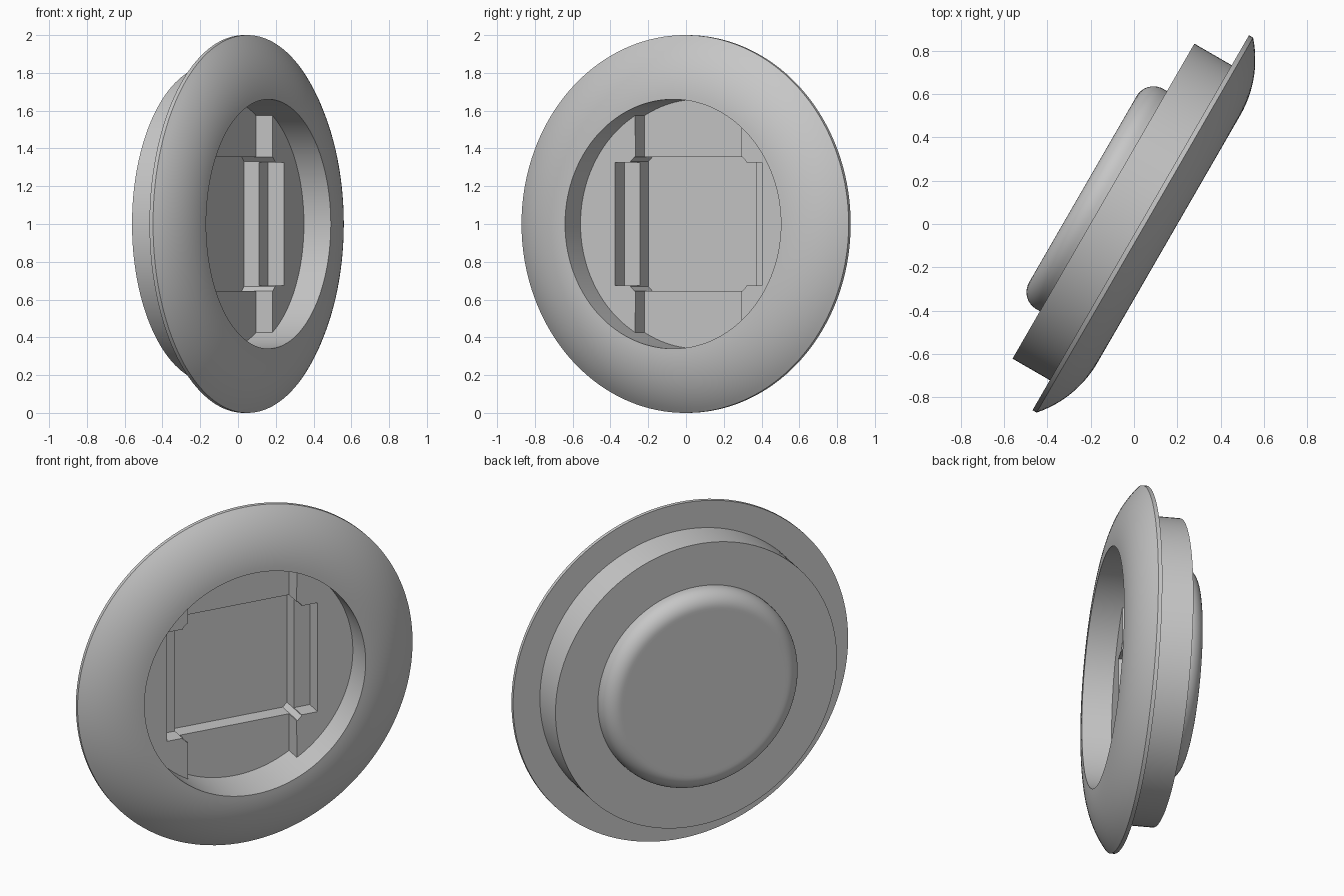
import bpy, bmesh, math
from mathutils import Matrix

if "Cube" in bpy.data.objects:
    bpy.data.objects.remove(bpy.data.objects["Cube"])

# Local frame: X across the disc, Y up, Z along the disc axis (towards the front)
c, s = math.cos(math.radians(30)), math.sin(math.radians(30))
FRAME = Matrix(((s, 0, c, 0.0105), (c, 0, -s, 0.018), (0, 1, 0, 1), (0, 0, 0, 1)))

grey = bpy.data.materials.new("grey")
grey.diffuse_color = (0.57, 0.57, 0.57, 1)
grey.use_nodes = True
grey.node_tree.nodes["Principled BSDF"].inputs["Base Color"].default_value = grey.diffuse_color


def make_object(name, bm):
    bmesh.ops.recalc_face_normals(bm, faces=bm.faces)
    mesh = bpy.data.meshes.new(name)
    bm.to_mesh(mesh)
    bm.free()
    mesh.materials.append(grey)
    ob = bpy.data.objects.new(name, mesh)
    ob.matrix_world = FRAME
    bpy.context.collection.objects.link(ob)
    return ob


def revolve(name, profile, n=144):
    """Closed solid of (radius, axial) points, capped at both ends."""
    bm = bmesh.new()
    rings = [[bm.verts.new((r * math.cos(2 * math.pi * i / n),
                            r * math.sin(2 * math.pi * i / n), a)) for i in range(n)]
             for r, a in profile]
    for p, q in zip(rings, rings[1:]):
        for i in range(n):
            j = (i + 1) % n
            bm.faces.new((p[i], p[j], q[j], q[i]))
    bm.faces.new(rings[0])
    bm.faces.new(rings[-1])
    return make_object(name, bm)


def prism(name, outline, a0, a1):
    bm = bmesh.new()
    low = [bm.verts.new((x, y, a0)) for x, y in outline]
    high = [bm.verts.new((x, y, a1)) for x, y in outline]
    for i in range(len(outline)):
        j = (i + 1) % len(outline)
        bm.faces.new((low[i], low[j], high[j], high[i]))
    bm.faces.new(low)
    bm.faces.new(high)
    return make_object(name, bm)


# Main body: rounded back boss, drum, thin flange, domed front, round recess
HOLE, FLOOR, LEDGE = 0.66, -0.09, 0.01
profile = [(0.48, -0.285)]
for i in range(11):
    t = math.radians(9 * i)
    profile.append((0.497 + 0.09 * math.sin(t), -0.195 - 0.09 * math.cos(t)))
profile += [(0.587, -0.175), (0.84, -0.175), (0.84, 0.024), (1.0, 0.024)]
R = 0.515
for i in range(15):
    d = 0.34 * (1 - i / 14)
    profile.append((HOLE + d, 0.174 - R + math.sqrt(R * R - d * d)))
profile.append((HOLE, FLOOR))
body = revolve("disc_body", profile)

# Square centre pocket with chamfered corners
P, Q = 0.355, 0.33
pocket = [(P, -Q), (P, Q), (Q, P), (-Q, P), (-P, Q), (-P, -Q), (-Q, -P), (Q, -P)]
cutter = prism("pocket_cutter", pocket, -0.18, 0.05)
cutter.hide_render = True
mod = body.modifiers.new("pocket", 'BOOLEAN')
mod.operation = 'DIFFERENCE'
mod.solver = 'EXACT'
mod.object = cutter
bpy.context.view_layer.objects.active = body
body.select_set(True)
bpy.ops.object.modifier_apply(modifier=mod.name)
bpy.data.objects.remove(cutter, do_unlink=True)
bpy.ops.object.shade_smooth_by_angle(angle=math.radians(30))

# Raised side ledges either side of the upright slot, each with a side notch
W, N, H = 0.325, 0.45, 0.325
edge = math.acos(W / HOLE)
arc = [(0.661 * math.cos(t), 0.661 * math.sin(t))
       for t in (edge * (i / 24 - 1) for i in range(49))]
inner = [(W, P), (Q, P), (P, Q), (P, H), (N, H)]
outline = arc + inner + [(x, -y) for x, y in reversed(inner)]
for name, sign in (("right_ledge", 1), ("left_ledge", -1)):
    prism(name, [(sign * x, y) for x, y in outline], FLOOR - 0.01, LEDGE)
